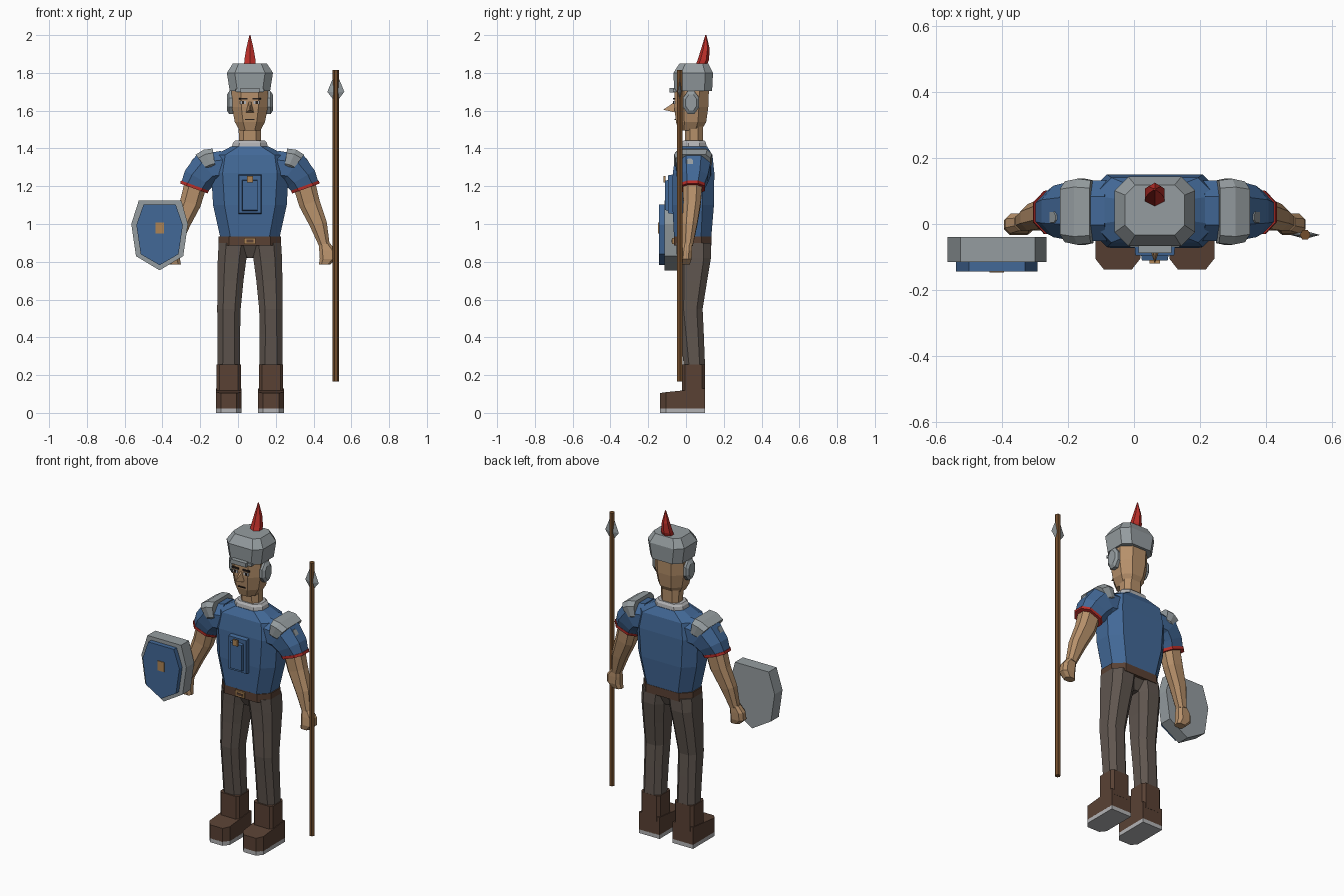
import bpy, bmesh, math

CX = 0.063  # body axis


def mat(name, r, g, b):
    m = bpy.data.materials.new(name)
    m.diffuse_color = (r, g, b, 1)
    return m


BLUE = mat("blue cloth", 0.055, 0.14, 0.31)
STEEL = mat("steel grey", 0.30, 0.335, 0.35)
PALE = mat("pale grey", 0.45, 0.45, 0.46)
SKIN = mat("skin", 0.47, 0.28, 0.145)
PANTS = mat("trouser brown grey", 0.115, 0.092, 0.078)
LEATHER = mat("leather brown", 0.10, 0.053, 0.034)
RED = mat("red", 0.50, 0.028, 0.022)
WOOD = mat("wood", 0.17, 0.075, 0.025)
DARK = mat("dark", 0.02, 0.014, 0.012)
BRASS = mat("brass", 0.42, 0.23, 0.09)


def mesh(name, verts, faces, m):
    bm = bmesh.new()
    vs = [bm.verts.new(v) for v in verts]
    for f in faces:
        bm.faces.new([vs[i] for i in f])
    bmesh.ops.recalc_face_normals(bm, faces=bm.faces)
    me = bpy.data.meshes.new(name)
    bm.to_mesh(me)
    bm.free()
    me.materials.append(m)
    ob = bpy.data.objects.new(name, me)
    bpy.context.collection.objects.link(ob)
    return ob


def skin_rings(name, rings, m):
    n = len(rings[0])
    verts = [p for r in rings for p in r]
    faces = [(k * n + i, k * n + (i + 1) % n, (k + 1) * n + (i + 1) % n, (k + 1) * n + i)
             for k in range(len(rings) - 1) for i in range(n)]
    faces += [tuple(range(n)), tuple(range(len(verts) - n, len(verts)))]
    return mesh(name, verts, faces, m)


def loft(name, secs, m, s=1, k=0.55):
    """Chamfered sections (x, y, z, rx, ry[, tilt]) relative to the body axis."""
    rings = []
    for x, y, z, rx, ry, *t in secs:
        t = math.radians(t[0]) if t else 0
        c = k * min(rx, ry)
        uv = [(rx, ry - c), (rx - c, ry), (c - rx, ry), (-rx, ry - c),
              (-rx, c - ry), (c - rx, -ry), (rx - c, -ry), (rx, c - ry)]
        rings.append([(CX + s * (x + u * math.cos(t)), y + v, z + u * math.sin(t)) for u, v in uv])
    return skin_rings(name, rings, m)


def box(name, x0, x1, y0, y1, z0, z1, m):
    p = [(x0, y0), (x1, y0), (x1, y1), (x0, y1)]
    return skin_rings(name, [[(x, y, z) for x, y in p] for z in (z0, z1)], m)


def plate(name, pts, y0, y1, m, inset=1.0):
    """xz outline pushed along y, front scaled by inset."""
    cx = sum(p[0] for p in pts) / len(pts)
    cz = sum(p[1] for p in pts) / len(pts)
    front = [(cx + (x - cx) * inset, y0, cz + (z - cz) * inset) for x, z in pts]
    return skin_rings(name, [[(x, y1, z) for x, z in pts], front], m)


# torso, belt, collar
loft("tunic", [(0, .035, .92, .155, .098), (0, .038, 1.1, .195, .11), (0, .04, 1.27, .205, .11),
               (0, .042, 1.365, .185, .098), (0, .042, 1.41, .10, .07)], BLUE)
loft("belt", [(0, .036, .885, .165, .1), (0, .036, .935, .165, .1)], LEATHER)
box("belt_buckle", CX - .03, CX + .03, -.075, -.06, .893, .927, BRASS)
box("buckle_inset", CX - .018, CX + .018, -.078, -.07, .903, .917, LEATHER)
loft("collar", [(0, .042, 1.40, .097, .068), (0, .042, 1.43, .09, .064), (0, .042, 1.442, .078, .055)], PALE)

# chest plate
w = .063
plate("chest_plate", [(CX - w, 1.05), (CX + w, 1.05), (CX + w, 1.265), (CX - w, 1.265)], -.095, -.05, BLUE, .93)
plate("chest_panel", [(CX - .042, 1.068), (CX + .042, 1.068), (CX + .042, 1.235), (CX - .042, 1.235)],
      -.11, -.09, BLUE, .93)
box("chest_badge", CX - .016, CX + .016, -.12, -.109, 1.22, 1.255, BRASS)

# neck, head
loft("neck", [(0, .042, 1.42, .058, .046), (0, .042, 1.54, .06, .05)], SKIN)
loft("head", [(0, .02, 1.495, .055, .06), (0, .027, 1.54, .08, .08), (0, .028, 1.62, .095, .09),
              (0, .03, 1.73, .097, .092)], SKIN)
mesh("nose", [(CX - .008, -.055, 1.65), (CX + .008, -.055, 1.65), (CX + .022, -.055, 1.59),
              (CX - .022, -.055, 1.59), (CX, -.12, 1.605)],
     [(0, 1, 4), (1, 2, 4), (2, 3, 4), (3, 0, 4), (0, 1, 2, 3)], SKIN)
box("mouth", CX - .025, CX + .025, -.060, -.052, 1.550, 1.556, DARK)
for s, side in ((1, "left"), (-1, "right")):
    def face(name, a, b, y, z0, z1, m):
        xs = sorted((CX + s * a, CX + s * b))
        box(side + name, xs[0], xs[1], y, y + .009, z0, z1, m)
    face("_brow", .014, .058, -.068, 1.658, 1.668, DARK)
    face("_eye", .02, .052, -.066, 1.634, 1.65, PALE)
    face("_pupil", .03, .042, -.068, 1.634, 1.65, DARK)

# helmet, visor, plume
loft("helmet", [(0, .038, 1.705, .107, .1), (0, .038, 1.80, .122, .105), (0, .042, 1.85, .09, .076)], STEEL, k=.4)
box("helmet_visor", CX - .05, CX + .05, -.088, -.05, 1.695, 1.72, STEEL)
box("helmet_band", CX - .075, CX + .075, -.07, -.05, 1.70, 1.715, STEEL)
plume = [(.08, 1.84, .035, .03), (.092, 1.87, .034, .03), (.103, 1.93, .022, .022), (.105, 2.0, .003, .003)]
skin_rings("plume", [[(CX + rx * math.sin(i * math.pi / 3), y + ry * math.cos(i * math.pi / 3), z)
                      for i in range(6)] for y, z, rx, ry in plume], RED)

foot = [(-.068, .1), (.068, .1), (.068, -.105), (.042, -.138), (-.042, -.138), (-.068, -.105)]
for s, side in ((1, "left"), (-1, "right")):
    # ear guards
    skin_rings(side + "_ear_guard",
               [[(CX + s * x, .027 + r * .046 * math.cos(a), 1.643 + r * .065 * math.sin(a))
                 for a in [i * math.pi / 4 + math.pi / 8 for i in range(8)]]
                for x, r in ((.085, 1), (.11, 1), (.122, .7))], STEEL)
    # sleeves, cuffs, shoulder pads
    loft(side + "_sleeve", [(.14, .04, 1.30, .088, .092, 82), (.225, .04, 1.29, .095, .09, 52),
                            (.27, .038, 1.24, .085, .078, 30), (.293, .035, 1.197, .074, .062, 20)], BLUE, s)
    loft(side + "_cuff", [(.291, .035, 1.203, .079, .066, 20), (.297, .035, 1.188, .077, .065, 20)], RED, s)
    loft(side + "_shoulder_pad", [(.19, .037, 1.348, .052, .095, 82), (.222, .037, 1.342, .056, .1, 66),
                                  (.255, .037, 1.325, .053, .092, 52)], STEEL, s, .45)
    loft(side + "_shoulder_stud", [(.30, .02, 1.322, .028, .022, -60), (.312, .02, 1.328, .022, .016, -60)], STEEL, s)
    # arms, hands
    loft(side + "_arm", [(.285, .035, 1.22, .06, .052, 20), (.315, .032, 1.11, .056, .046, 18),
                         (.362, .02, 1.0, .046, .04, 15), (.395, .008, .885, .028, .028, 10)], SKIN, s)
    loft(side + "_hand", [(.396, .006, .895, .029, .026, 5), (.41, .002, .86, .043, .03),
                          (.413, -.002, .815, .043, .032), (.395, -.004, .785, .03, .024)], SKIN, s)
    # legs
    loft(side + "_leg", [(.112, .045, .24, .06, .056), (.112, .032, .42, .06, .062), (.111, .022, .55, .062, .066),
                         (.103, .034, .7, .069, .078), (.094, .042, .82, .076, .09),
                         (.085, .04, .9, .08, .092)], PANTS, s, .5)
    # boots
    def slab(name, z0, z1, m):
        return skin_rings(side + name, [[(CX + s * .112 + x, y, z) for x, y in foot] for z in (z0, z1)], m)
    slab("_sole", 0, .024, PALE)
    for v in slab("_boot_foot", .022, .13, LEATHER).data.vertices:
        if v.co.z > .1 and v.co.y < -.05:
            v.co.z = .105 if v.co.y < -.12 else .11
    loft(side + "_boot_shaft", [(.112, .04, .1, .064, .061), (.112, .04, .255, .064, .061)], LEATHER, s, .25)
loft("hips", [(0, .042, .82, .022, .05), (0, .04, .9, .12, .085)], PANTS)

# spear
def rod(x, y, r):
    return [[(x + r * math.cos(i * math.pi / 3), y + r * math.sin(i * math.pi / 3), z) for i in range(6)]
            for z in (.165, 1.815)]
SX, SY = .518, -.033
skin_rings("spear_shaft", rod(SX, SY, .0165), WOOD)
mesh("spear_blade", [(SX, SY, 1.81), (SX + .045, SY, 1.70), (SX, SY, 1.64), (SX - .045, SY, 1.70),
                     (SX, SY - .012, 1.70), (SX, SY + .012, 1.70)],
     [(i, (i + 1) % 4, c) for i in range(4) for c in (4, 5)], STEEL)

# shield
outline = [(-.525, 1.125), (-.30, 1.125), (-.265, 1.0), (-.29, .83), (-.415, .755), (-.54, .83), (-.565, 1.0)]
inner = [(-.5, 1.103), (-.33, 1.103), (-.292, .995), (-.315, .84), (-.415, .782), (-.515, .84), (-.538, .995)]
plate("shield_rim", outline, -.115, -.04, STEEL)
plate("shield_face", inner, -.143, -.11, BLUE)
box("shield_boss", -.437, -.393, -.147, -.14, .95, 1.008, BRASS)
